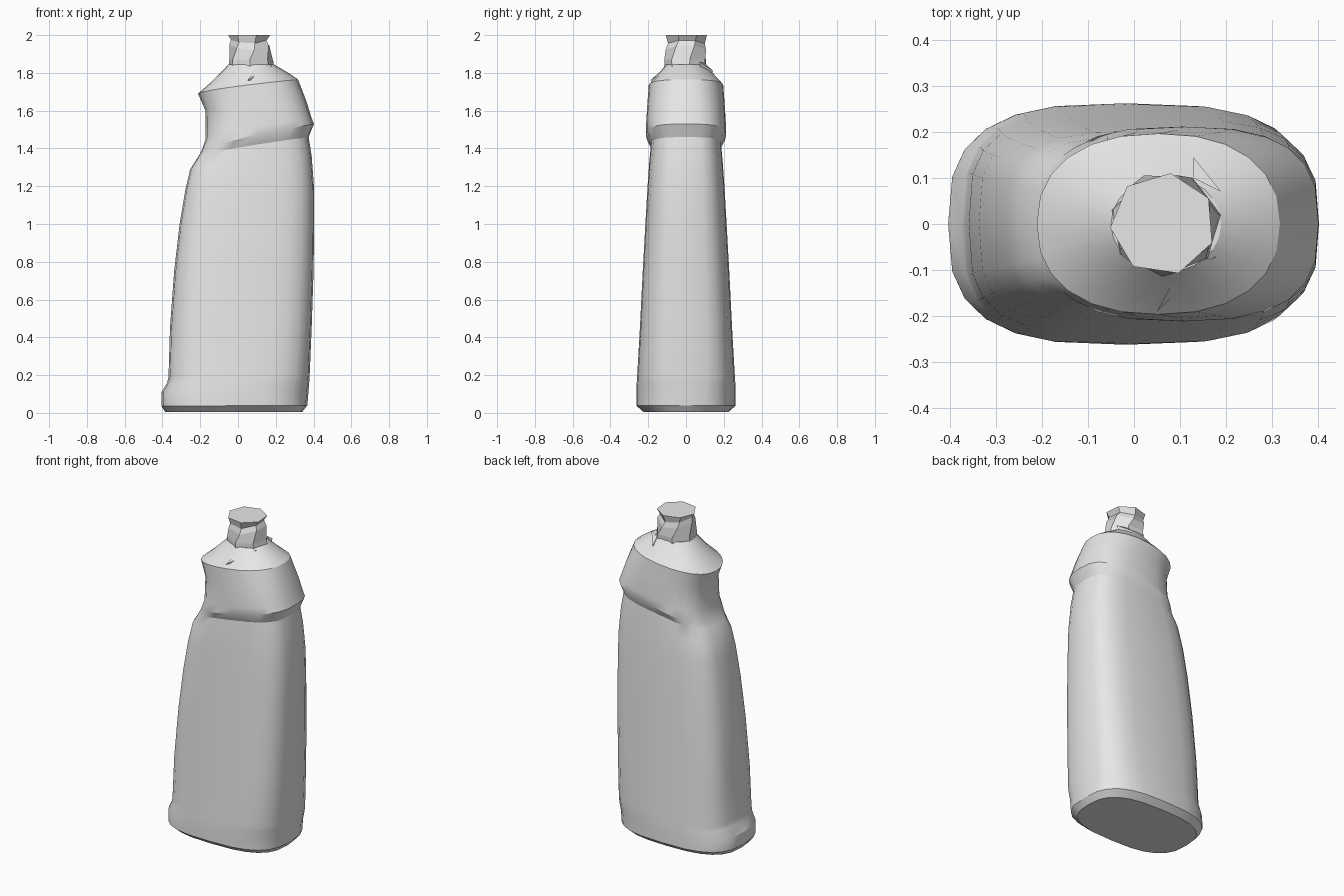
import bpy, bmesh
from math import cos, sin, pi, radians, copysign

cube = bpy.data.objects.get("Cube")
if cube:
    bpy.data.objects.remove(cube, do_unlink=True)

grey = bpy.data.materials.new("plain grey")
grey.use_nodes = True
grey.diffuse_color = (0.8, 0.8, 0.8, 1)
grey.node_tree.nodes["Principled BSDF"].inputs["Base Color"].default_value = (0.8, 0.8, 0.8, 1)


def finish(name, bm, smooth=None):
    bmesh.ops.recalc_face_normals(bm, faces=bm.faces)
    mesh = bpy.data.meshes.new(name)
    bm.to_mesh(mesh)
    bm.free()
    mesh.materials.append(grey)
    obj = bpy.data.objects.new(name, mesh)
    bpy.context.collection.objects.link(obj)
    if smooth:
        bpy.ops.object.select_all(action="DESELECT")
        bpy.context.view_layer.objects.active = obj
        obj.select_set(True)
        bpy.ops.object.shade_smooth_by_angle(angle=radians(smooth))
    return obj


def loft(name, rings, smooth=None):
    """Skin a stack of closed rings and cap both ends."""
    bm = bmesh.new()
    loops = [[bm.verts.new(p) for p in ring] for ring in rings]
    n = len(loops[0])
    for a, b in zip(loops, loops[1:]):
        for i in range(n):
            j = (i + 1) % n
            bm.faces.new((a[i], a[j], b[j], b[i]))
    bm.faces.new(loops[0][::-1])
    bm.faces.new(loops[-1])
    return finish(name, bm, smooth)


def section(z_left, z_right, x0, x1, depth, power, n=24):
    """Rounded oblong ring whose height runs from its left end to its right."""
    ring = []
    for i in range(n):
        a = 2 * pi * i / n
        c, s = cos(a), sin(a)
        u = copysign(abs(c) ** (2 / power), c)
        v = copysign(abs(s) ** (2 / power), s)
        t = (u + 1) / 2
        z = z_left + (z_right - z_left) * t ** 0.7
        ring.append((x0 + (x1 - x0) * t, depth * v, z))
    return ring


# Bottle body: foot lip, tapering panel, slanted step, collar and shoulder
body = [
    (0.005, 0.005, -0.385, 0.34, 0.225, 2.8),
    (0.035, 0.04, -0.405, 0.367, 0.263, 2.9),
    (0.11, 0.11, -0.405, 0.373, 0.263, 2.9),
    (0.16, 0.16, -0.375, 0.377, 0.261, 3.1),
    (0.19, 0.19, -0.368, 0.379, 0.259, 3.2),
    (0.45, 0.45, -0.36, 0.39, 0.244, 3.3),
    (0.75, 0.75, -0.338, 0.4, 0.229, 3.3),
    (1.0, 1.0, -0.309, 0.403, 0.215, 3.3),
    (1.18, 1.2, -0.279, 0.402, 0.204, 3.3),
    (1.29, 1.36, -0.253, 0.39, 0.194, 3.2),
    (1.35, 1.46, -0.215, 0.374, 0.186, 3.1),
    (1.38, 1.53, -0.196, 0.402, 0.212, 2.8),
    (1.45, 1.56, -0.171, 0.39, 0.212, 2.7),
    (1.6, 1.65, -0.172, 0.362, 0.205, 2.5),
    (1.69, 1.765, -0.212, 0.318, 0.197, 2.3),
    (1.75, 1.795, -0.143, 0.275, 0.16, 2.1),
    (1.845, 1.845, -0.05, 0.19, 0.105, 2),
]
loft("bottle_body", [section(*row) for row in body], 28)


# Faceted neck and cap, each ring slightly twisted
def facet_ring(z, cx, rx, ry, turn, tilt=0.0, n=7):
    ring = []
    for i in range(n):
        a = radians(turn) + 2 * pi * i / n
        ring.append((cx + rx * cos(a), ry * sin(a), z + tilt * cos(2 * a)))
    return ring


loft("neck_cap", [
    facet_ring(1.82, 0.07, 0.125, 0.112, 10),
    facet_ring(1.87, 0.068, 0.118, 0.115, 10),
    facet_ring(1.935, 0.065, 0.11, 0.11, 24, 0.015),
    facet_ring(1.965, 0.06, 0.098, 0.1, 30, 0.01),
    facet_ring(2.0, 0.063, 0.115, 0.112, 30),
])

# Small pointed webs between neck and shoulder
webs = {
    "back_web": [(0.13, 0.145, 1.81), (0.19, 0.07, 1.86), (0.13, 0.1, 1.85), (0.15, 0.09, 1.77)],
    "front_web": [(0.05, -0.19, 1.76), (0.18, -0.07, 1.84), (0.1, -0.1, 1.84), (0.15, -0.09, 1.75)],
}
for name, points in webs.items():
    bm = bmesh.new()
    for p in points:
        bm.verts.new(p)
    bmesh.ops.convex_hull(bm, input=bm.verts)
    finish(name, bm)
